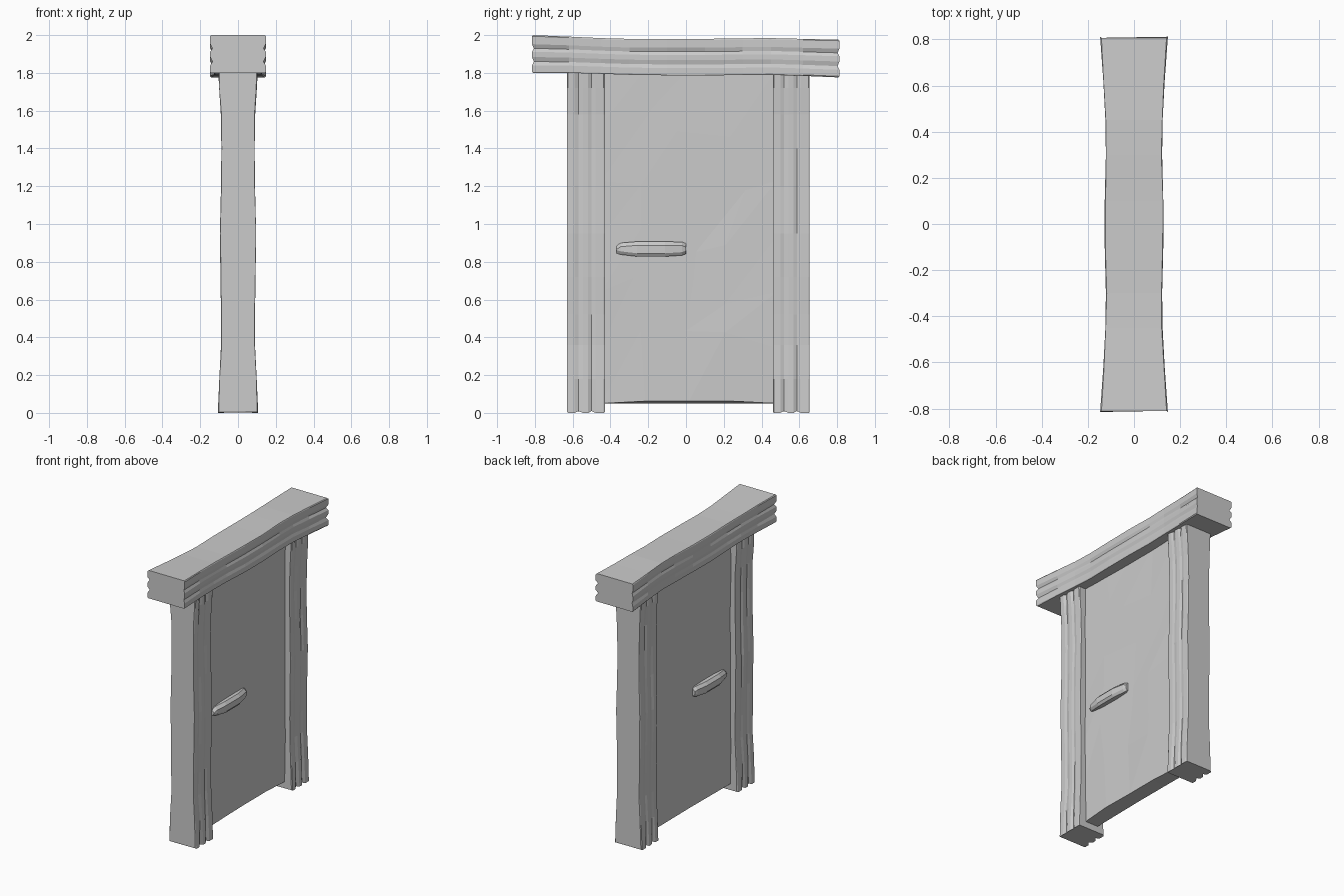
import bpy, random

if "Cube" in bpy.data.objects:
    bpy.data.objects.remove(bpy.data.objects["Cube"])

random.seed(4)


def add_mesh(name, verts, faces):
    me = bpy.data.meshes.new(name)
    me.from_pydata(verts, [], faces)
    me.update()
    ob = bpy.data.objects.new(name, me)
    bpy.context.collection.objects.link(ob)
    # consistent outward normals
    import bmesh
    bm = bmesh.new()
    bm.from_mesh(me)
    bmesh.ops.recalc_face_normals(bm, faces=bm.faces)
    bm.to_mesh(me)
    bm.free()
    return ob


def loft(name, rings):
    n = len(rings[0])
    verts = [p for r in rings for p in r]
    faces = [(i * n + j, i * n + (j + 1) % n, (i + 1) * n + (j + 1) % n, (i + 1) * n + j)
             for i in range(len(rings) - 1) for j in range(n)]
    faces += [tuple(range(n))[::-1], tuple(range(len(verts) - n, len(verts)))]
    return add_mesh(name, verts, faces)


# Carved grooves across a timber face: (position across, depth)
GROOVES = [(0, .006), (.03, 0), (.2, 0), (.3, .012), (.42, 0),
           (.56, 0), (.65, .012), (.76, 0), (.97, 0), (1, .006)]


def timber(name, stations, place):
    """stations: (along, half thickness, low edge, high edge)."""
    rings = []
    last = len(stations) - 1
    for i, (s, h, lo, hi) in enumerate(stations):
        ring = []
        for side in (1, -1):
            for u, d in (GROOVES if side == 1 else GROOVES[::-1]):
                k = 1 if i in (0, last) else random.uniform(.1, .7)
                end = (1 if i == 0 else -1 if i == last else 0) * d * .8
                ring.append(place(side * (h - d * k), s + end, lo + u * (hi - lo)))
        rings.append(ring)
    return loft(name, rings)


# Posts
waist = [(0, .107), (.18, .099), (.36, .090), (.52, .090), (.72, .093), (.95, .096),
         (1.2, .090), (1.4, .088), (1.58, .091), (1.72, .100), (1.82, .105)]
for name, y0, y1 in (("left_post", -.63, -.43), ("right_post", .46, .655)):
    timber(name, [(z, h, y0, y1) for z, h in waist], lambda x, s, w: (x, s, w))
    ob = bpy.data.objects[name]
    for v in ob.data.vertices:
        v.co.y, v.co.z = v.co.z, v.co.y
    ob.data.flip_normals()

# Lintel
timber("lintel", [(-.815, .147, 1.80, 2.0), (-.62, .133, 1.80, 1.992), (-.45, .124, 1.795, 1.984),
                  (-.3, .122, 1.79, 1.98), (-.1, .127, 1.787, 1.98), (.1, .127, 1.787, 1.98),
                  (.3, .122, 1.788, 1.983), (.45, .124, 1.79, 1.984), (.62, .133, 1.784, 1.98),
                  (.812, .147, 1.776, 1.976)], lambda x, s, w: (x, s, w))

# Door panel: irregular hewn faces on both sides
NY, NZ = 4, 6
verts, faces = [], []
for side in (1, -1):
    for k in range(NZ + 1):
        for j in range(NY + 1):
            inner = 0 < j < NY and 0 < k < NZ
            y = -.45 + .93 * j / NY + (random.uniform(-.07, .07) if inner else 0)
            z = .05 + 1.77 * k / NZ + (random.uniform(-.09, .09) if inner else 0)
            if k == 0 and side == 1 and 0 < j < NY:
                z += .012
            verts.append((side * (.051 + random.uniform(-.004, .004)), y, z))
row, half = NY + 1, (NY + 1) * (NZ + 1)
for o in (0, half):
    for k in range(NZ):
        for j in range(NY):
            a = o + k * row + j
            faces += [(a, a + 1, a + row + 1), (a, a + row + 1, a + row)]
rim = ([j for j in range(row)] + [k * row + NY for k in range(1, NZ + 1)]
       + [NZ * row + j for j in range(NY - 1, -1, -1)] + [k * row for k in range(NZ - 1, 0, -1)])
for a, b in zip(rim, rim[1:] + rim[:1]):
    faces.append((a, b, b + half, a + half))
add_mesh("door_panel", verts, faces)

# Handle bar showing on both sides of the door
rings = []
for y, h, lo, hi in ((-.368, .068, .845, .885), (-.345, .078, .838, .9), (-.26, .094, .828, .907),
                     (-.11, .094, .828, .907), (-.02, .078, .834, .905), (0, .070, .842, .897)):
    rings.append([(h - .012, y, lo), (h, y, lo + .017), (h, y, hi - .02), (h - .018, y, hi),
                  (-h + .018, y, hi), (-h, y, hi - .02), (-h, y, lo + .017), (-h + .012, y, lo)])
loft("handle", rings)
